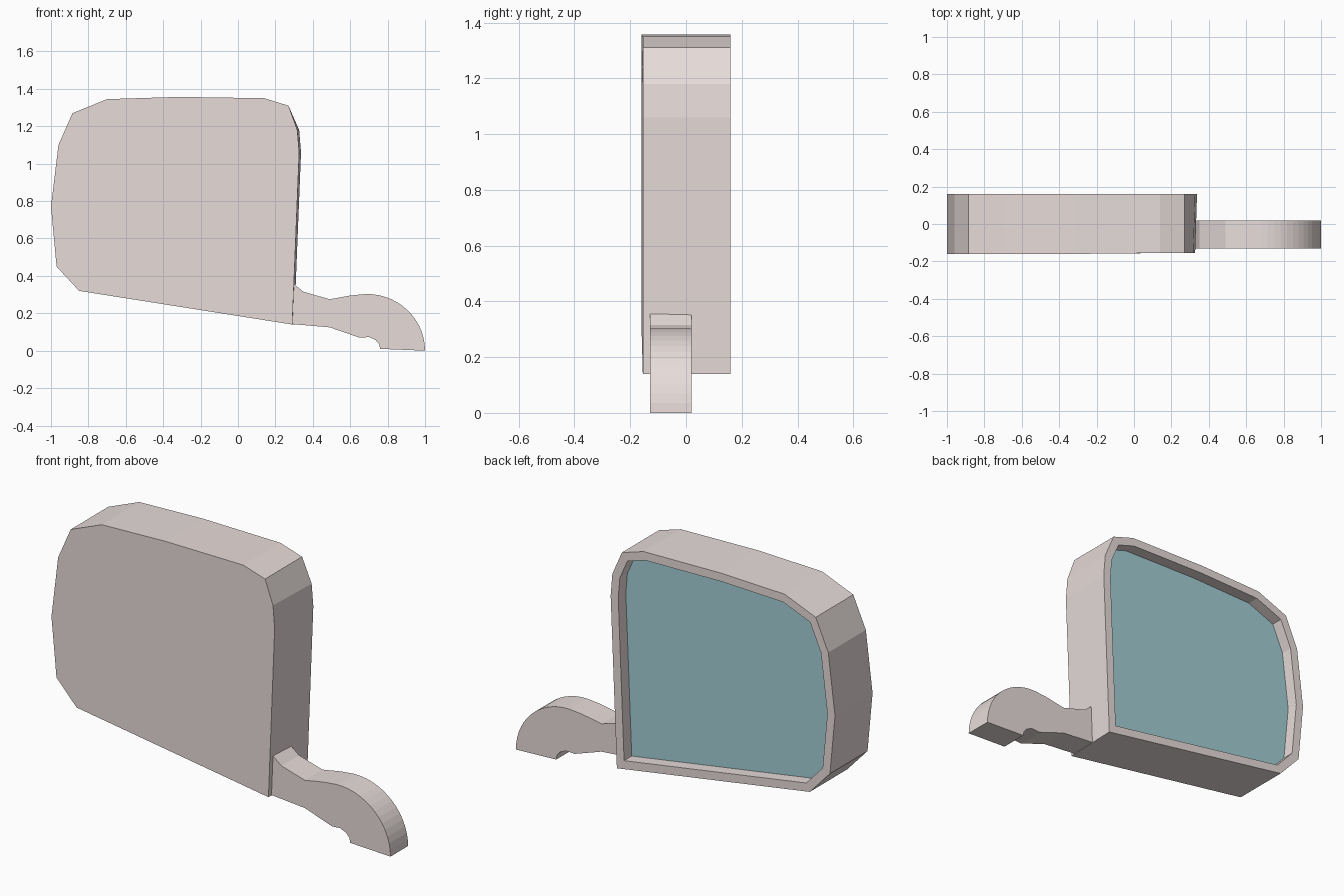
import bpy, bmesh, math
from mathutils import Vector

if "Cube" in bpy.data.objects:
    bpy.data.objects.remove(bpy.data.objects["Cube"])


def material(name, rgb):
    m = bpy.data.materials.new(name)
    m.diffuse_color = (*rgb, 1.0)
    m.use_nodes = True
    m.node_tree.nodes["Principled BSDF"].inputs["Base Color"].default_value = m.diffuse_color
    return m


def prism(front, back):
    """Closed solid between two matching loops; returns the bmesh and its back face."""
    bm = bmesh.new()
    a = [bm.verts.new(p) for p in front]
    b = [bm.verts.new(p) for p in back]
    bm.faces.new(a)
    rear = bm.faces.new(b[::-1])
    n = len(a)
    for i in range(n):
        j = (i + 1) % n
        bm.faces.new((a[j], a[i], b[i], b[j]))
    bmesh.ops.recalc_face_normals(bm, faces=bm.faces[:])
    return bm, rear


def finish(bm, name, mat):
    mesh = bpy.data.meshes.new(name)
    bm.to_mesh(mesh)
    bm.free()
    mesh.materials.append(mat)
    ob = bpy.data.objects.new(name, mesh)
    bpy.context.collection.objects.link(ob)
    return ob


shell = material("shell", (0.80, 0.72, 0.70))
teal = material("mirror_teal", (0.37, 0.63, 0.67))

# Mirror housing: outline in x, z, with the right edge a little narrower at the front
outline = [(-0.85, 0.32), (0.30, 0.14), (0.337, 1.06), (0.327, 1.18),
           (0.27, 1.31), (0.14, 1.35), (-0.32, 1.357), (-0.70, 1.345),
           (-0.885, 1.27), (-0.96, 1.10), (-1.0, 0.77), (-0.97, 0.45)]
front = [(x - 0.01 if x > 0.29 else x, -0.155 if x > 0 else -0.16, z) for x, z in outline]
back = [(x, 0.16, z) for x, z in outline]
bm, rear = prism(front, back)

# Rim and recess cut into the back face
bmesh.ops.inset_individual(bm, faces=[rear], thickness=0.045, use_even_offset=True)
floor = bmesh.ops.extrude_discrete_faces(bm, faces=[rear])["faces"][0]
bmesh.ops.translate(bm, verts=floor.verts[:], vec=(0, -0.075, 0))
pane = [v.co.copy() for v in floor.verts]
finish(bm, "mirror_housing", shell)

# Reflective pane filling the recess
bm, _ = prism(pane, [p + Vector((0, 0.01, 0)) for p in pane])
finish(bm, "mirror_glass", teal)

# Mounting arm: curved profile in x, z ending in a quarter-round foot
arm = [(0.30, 0.355), (0.35, 0.315), (0.49, 0.275), (0.60, 0.295)]
steps = 14
for i in range(steps + 1):
    t = math.radians(92 * (1 - i / steps))
    arm.append((0.69 + 0.31 * math.cos(t), 0.303 * math.sin(t)))
arm += [(0.76, 0.01), (0.755, 0.035), (0.735, 0.058), (0.70, 0.073),
        (0.65, 0.07), (0.49, 0.125), (0.28, 0.143)]
bm, _ = prism([(x, -0.13, z) for x, z in arm], [(x, 0.02, z) for x, z in arm])
finish(bm, "mounting_arm", shell)
